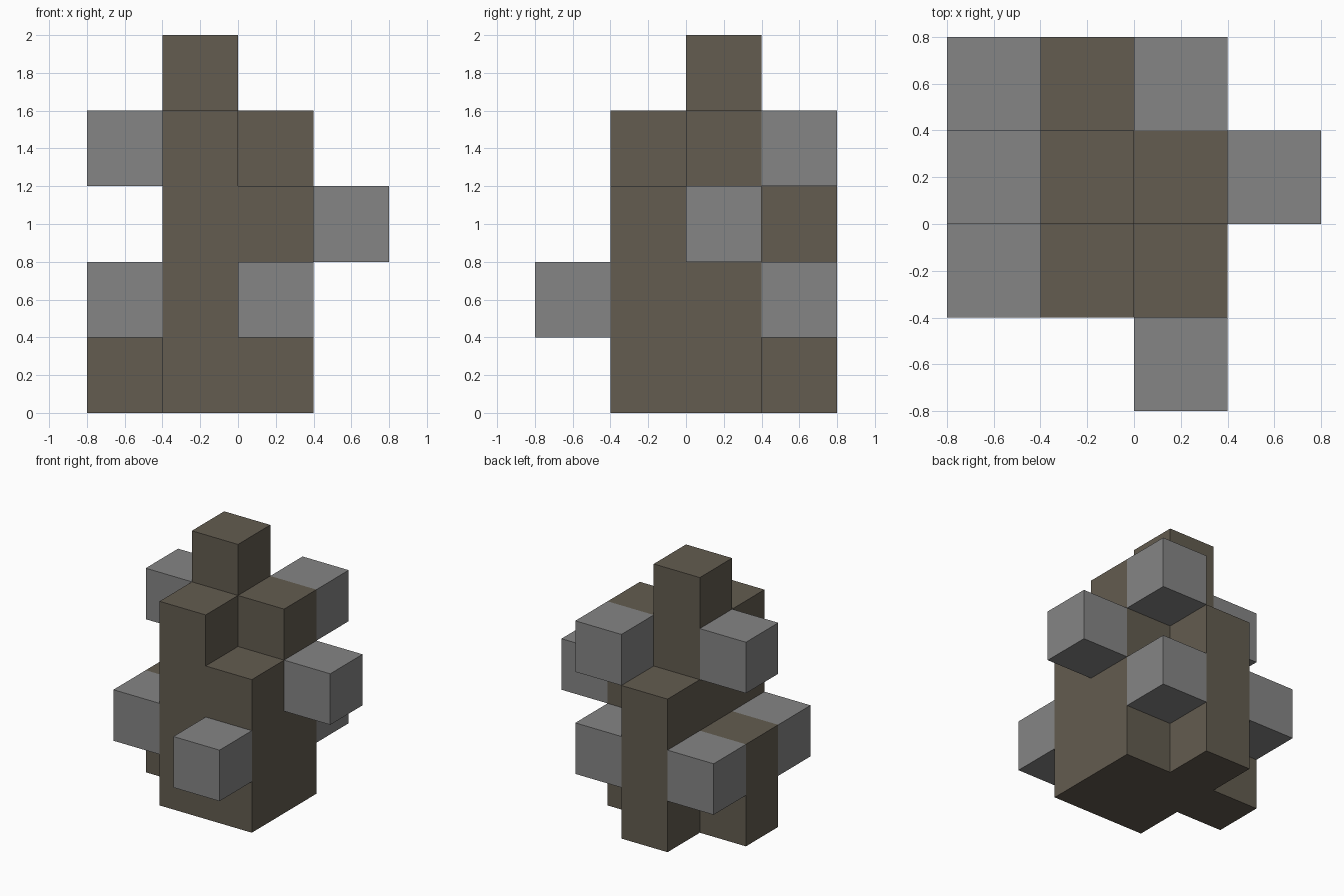
import bpy
import bmesh
from mathutils import Vector

if "Cube" in bpy.data.objects:
    bpy.data.objects.remove(bpy.data.objects["Cube"])

CELL = 0.4


def make_material(name, rgb):
    mat = bpy.data.materials.new(name)
    mat.use_nodes = True
    mat.diffuse_color = (*rgb, 1)
    mat.node_tree.nodes["Principled BSDF"].inputs["Base Color"].default_value = (*rgb, 1)
    return mat


def build_blocks(name, cells, mat):
    """Build only the outer skin of a set of unit cells, then merge flat faces."""
    cells = {tuple(c) for c in cells}
    bm = bmesh.new()
    for cell in cells:
        for axis in range(3):
            for side in (-1, 1):
                n = Vector((0, 0, 0))
                n[axis] = side
                if tuple(int(a + b) for a, b in zip(cell, n)) in cells:
                    continue
                u = Vector((0, 0, 0))
                u[(axis + 1) % 3] = 1
                v = n.cross(u)
                mid = Vector(cell) + Vector((0.5, 0.5, 0.5)) + n / 2
                ring = [mid + (a * u + b * v) / 2
                        for a, b in ((-1, -1), (1, -1), (1, 1), (-1, 1))]
                bm.faces.new([bm.verts.new(p * CELL) for p in ring])
    bmesh.ops.remove_doubles(bm, verts=bm.verts, dist=0.001)
    bmesh.ops.dissolve_limit(bm, angle_limit=0.01, verts=bm.verts, edges=bm.edges)
    mesh = bpy.data.meshes.new(name)
    bm.to_mesh(mesh)
    bm.free()
    mesh.materials.append(mat)
    obj = bpy.data.objects.new(name, mesh)
    bpy.context.collection.objects.link(obj)
    return obj


brown = make_material("earthy brown", (0.125, 0.107, 0.08))
grey = make_material("stone grey", (0.235, 0.235, 0.235))

# Stepped core: height in cells of each column, by x and y cell
columns = {
    (-1, -1): 4, (-1, 0): 5, (-1, 1): 3,
    (0, -1): 3, (0, 0): 4, (-2, 0): 2,
}
build_blocks("stepped_core",
             [(x, y, z) for (x, y), h in columns.items() for z in range(h)], brown)

# Single grey blocks standing out from the core
blocks = {
    "front_block": (0, -2, 1),
    "left_block": (1, 0, 2),
    "back_lower_block": (0, 1, 1),
    "back_upper_block": (0, 1, 3),
    "right_front_block": (-2, -1, 1),
    "right_back_block": (-2, 1, 1),
    "right_upper_block": (-2, 0, 3),
}
for name, cell in blocks.items():
    build_blocks(name, [cell], grey)
